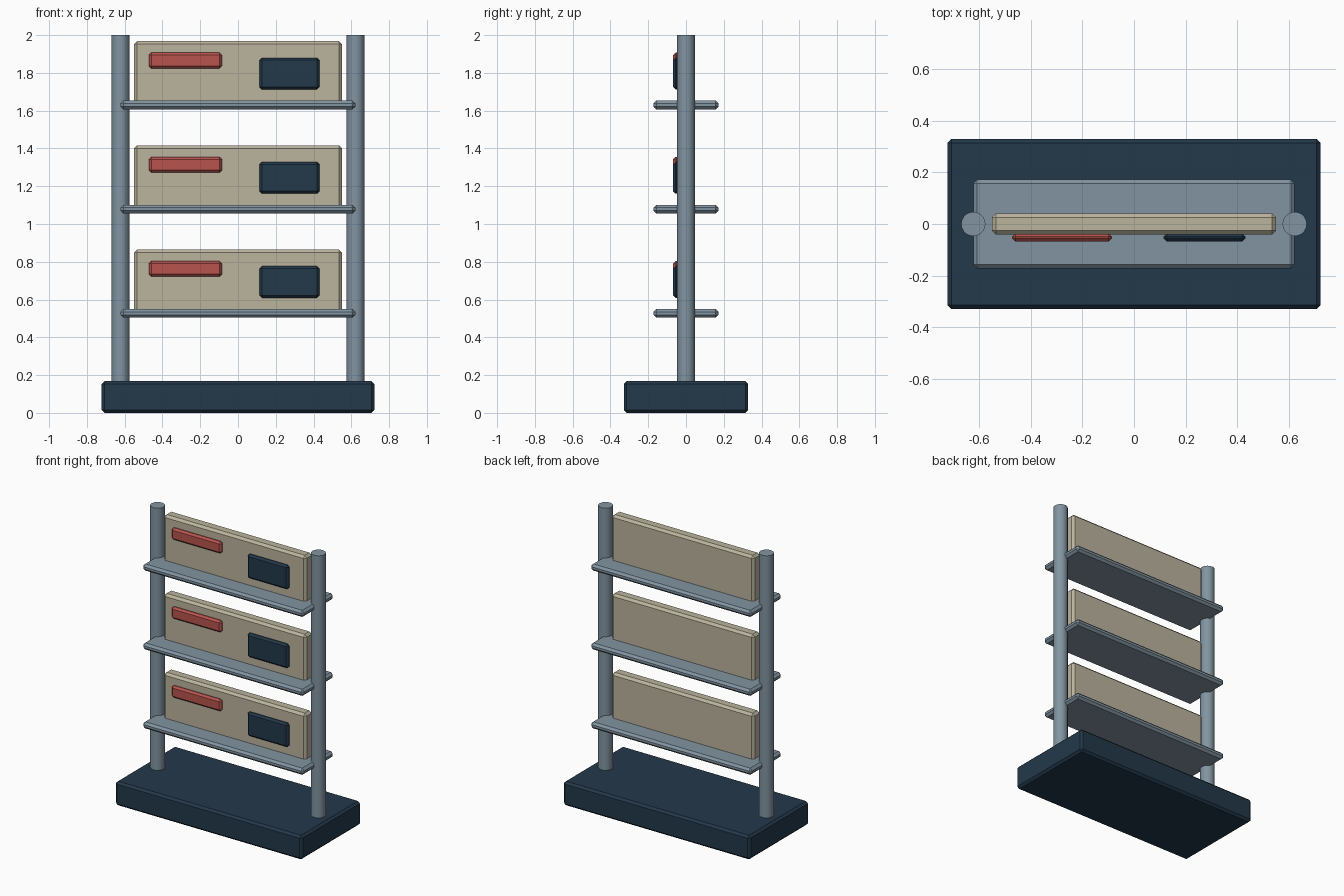
import bpy, math

if "Cube" in bpy.data.objects:
    bpy.data.objects.remove(bpy.data.objects["Cube"])


def material(name, hex_code):
    lin = []
    for i in (0, 2, 4):
        c = int(hex_code[i:i + 2], 16) / 255
        lin.append(c / 12.92 if c <= 0.04045 else ((c + 0.055) / 1.055) ** 2.4)
    m = bpy.data.materials.new(name)
    m.diffuse_color = (*lin, 1)
    m.use_nodes = True
    m.node_tree.nodes["Principled BSDF"].inputs["Base Color"].default_value = m.diffuse_color
    return m


navy = material("dark_navy", "23384A")
steel = material("grey_blue_steel", "8294A1")
tan = material("warm_beige", "BBB49D")
red = material("brick_red", "B9544D")


def box(name, x, y, z, mat, bevel):
    """Chamfered box from (min, max) ranges."""
    r = (x, y, z)
    bpy.ops.mesh.primitive_cube_add(size=1, location=[(a + b) / 2 for a, b in r])
    ob = bpy.context.object
    ob.name = name
    ob.scale = [b - a for a, b in r]
    bpy.ops.object.transform_apply(location=False, rotation=False, scale=True)
    ob.data.materials.append(mat)
    mod = ob.modifiers.new("chamfer", "BEVEL")
    mod.width = bevel
    mod.segments = 1
    return ob


# Heavy base
box("base", (-0.722, 0.722), (-0.329, 0.329), (0, 0.168), navy, 0.015)

# Two round uprights
for side, label in ((-1, "left"), (1, "right")):
    bpy.ops.mesh.primitive_cylinder_add(vertices=20, radius=0.047, depth=1.86,
                                        location=(side * 0.622, 0, 1.07))
    post = bpy.context.object
    post.name = label + "_post"
    post.data.materials.append(steel)
    bpy.ops.object.shade_smooth_by_angle(angle=math.radians(35))

# Three tiers: shelf, back panel, red label strip, dark display plate
for i in range(3):
    z = 0.504 + i * 0.5515
    n = str(i + 1)
    box("shelf_" + n, (-0.622, 0.622), (-0.172, 0.172), (z, z + 0.046), steel, 0.015)
    box("panel_" + n, (-0.55, 0.55), (-0.041, 0.041), (z + 0.03, z + 0.361), tan, 0.016)
    box("label_strip_" + n, (-0.472, -0.085), (-0.068, -0.036),
        (z + 0.217, z + 0.3), red, 0.013)
    box("display_plate_" + n, (0.114, 0.431), (-0.068, -0.036),
        (z + 0.105, z + 0.273), navy, 0.013)
